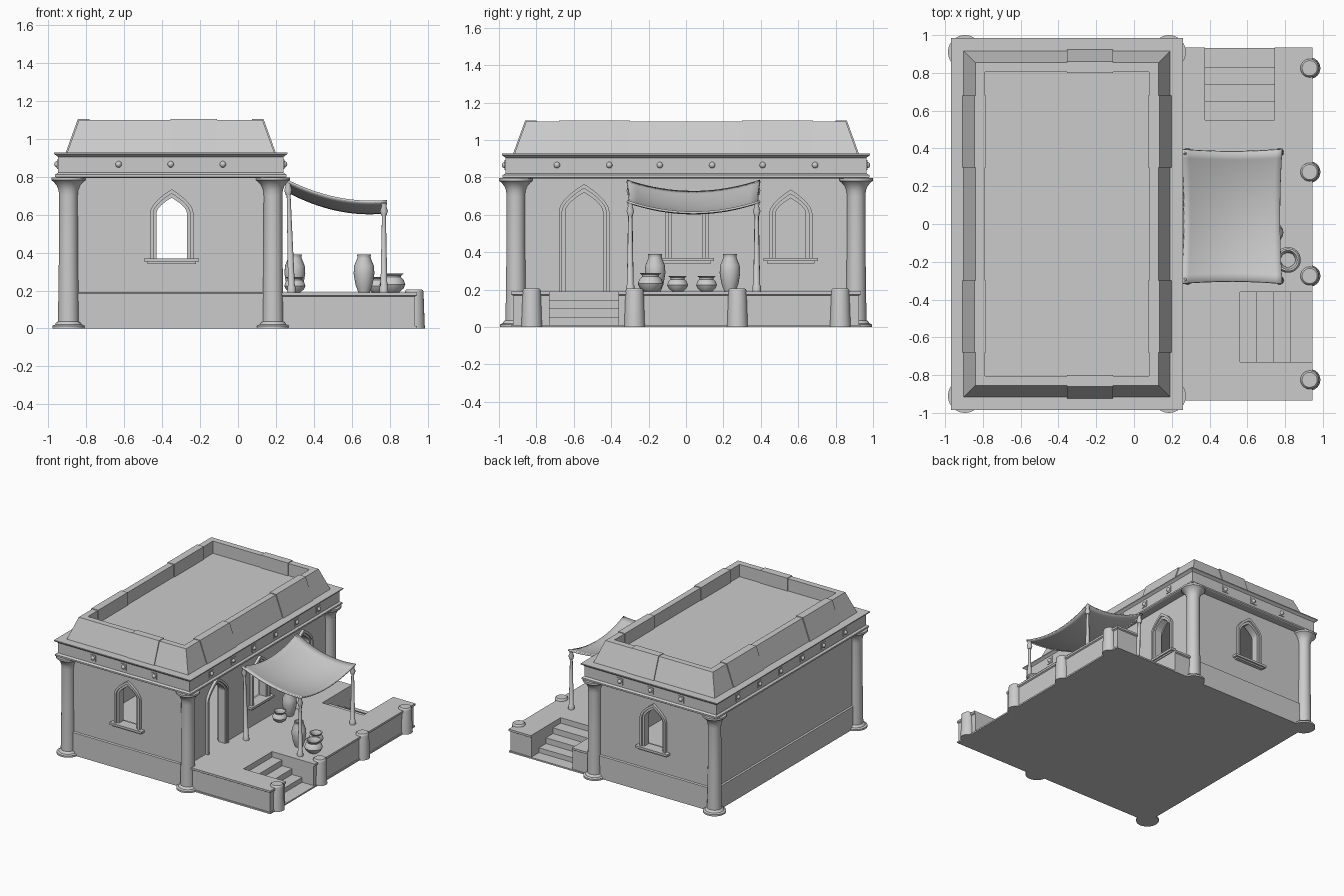
import bpy, bmesh, math
from mathutils import Vector

cube = bpy.data.objects.get("Cube")
if cube:
    bpy.data.objects.remove(cube, do_unlink=True)

stone = bpy.data.materials.new("plain_grey")
stone.use_nodes = True
GREY = (0.6, 0.6, 0.6, 1)
stone.diffuse_color = GREY
stone.node_tree.nodes["Principled BSDF"].inputs["Base Color"].default_value = GREY

# House footprint through the column centres
X0, X1, Y = -0.895, 0.185, 0.91
FLOOR = 0.19


def finish(name, bm, smooth=False):
    bmesh.ops.recalc_face_normals(bm, faces=bm.faces)
    mesh = bpy.data.meshes.new(name)
    bm.to_mesh(mesh)
    bm.free()
    mesh.materials.append(stone)
    if smooth:
        mesh.shade_smooth()
        mesh.set_sharp_from_angle(angle=math.radians(40))
    ob = bpy.data.objects.new(name, mesh)
    bpy.context.collection.objects.link(ob)
    return ob


def loft(name, rings, smooth=False, cap=True):
    """Skin a list of equal-length closed rings and cap both ends."""
    bm = bmesh.new()
    loops = [[bm.verts.new(p) for p in ring] for ring in rings]
    n = len(loops[0])
    for a, b in zip(loops, loops[1:]):
        for i in range(n):
            j = (i + 1) % n
            bm.faces.new((a[i], a[j], b[j], b[i]))
    if cap:
        bm.faces.new(loops[0])
        bm.faces.new(loops[-1])
    return finish(name, bm, smooth)


def rect(x0, x1, y0, y1, z):
    return [(x0, y0, z), (x1, y0, z), (x1, y1, z), (x0, y1, z)]


def box(name, x0, x1, y0, y1, z0, z1):
    return loft(name, [rect(x0, x1, y0, y1, z) for z in (z0, z1)])


def house_loft(name, profile):
    """Rectangular rings given as (outset from the footprint, height)."""
    return loft(name, [rect(X0 - o, X1 + o, -Y - o, Y + o, z) for o, z in profile])


def lathe(name, x, y, profile, sides=24, z=0.0, lean=0.0):
    top = profile[-1][1]
    rings = []
    for r, h in profile:
        rings.append([(x + lean * h / top + r * math.cos(math.tau * i / sides),
                       y + r * math.sin(math.tau * i / sides), z + h) for i in range(sides)])
    return loft(name, rings, smooth=True)


def arch(w, z0, spring, apex, steps=8):
    """Pointed arch outline, from the left foot over the apex to the right foot."""
    left = [(-w, z0)]
    for i in range(steps + 1):
        t = i / steps
        left.append((-w * (1 - t ** 1.7), spring + (apex - spring) * t))
    return left + [(-u, z) for u, z in reversed(left[:-1])]


def on_wall(side, centre):
    """Map (along the wall, outward, height) to a point on one wall."""
    return {"front": lambda u, d, z: (centre + u, -Y - d, z),
            "back": lambda u, d, z: (centre + u, Y + d, z),
            "left": lambda u, d, z: (X1 + d, centre + u, z),
            "right": lambda u, d, z: (X0 - d, centre + u, z)}[side]


def wall_box(name, place, u, d0, d1, z0, z1):
    rings = [[place(a, d, z) for a, z in ((-u, z0), (u, z0), (u, z1), (-u, z1))] for d in (d0, d1)]
    return loft(name, rings)


def arch_frame(name, place, outer, inner, depth):
    bm = bmesh.new()
    sections = []
    for (a, b), (c, d) in zip(outer, inner):
        pts = ((a, -0.05, b), (a, depth, b), (c, depth, d), (c, -0.05, d))
        sections.append([bm.verts.new(place(*p)) for p in pts])
    for s, t in zip(sections, sections[1:]):
        for i in range(4):
            j = (i + 1) % 4
            bm.faces.new((s[i], s[j], t[j], t[i]))
    bm.faces.new(sections[0])
    bm.faces.new(sections[-1])
    return finish(name, bm)


# Hollow walls over a solid plinth
house_loft("plinth", [(0.012, 0), (0.012, 0.185), (0.0, FLOOR)])
walls = house_loft("walls", [(0, 0.18), (0, 0.80)])
cutters = [house_loft("room_cutter", [(-0.07, FLOOR), (-0.07, 0.78)])]

# Arched openings with two-step frames and sills
openings = [("front", -0.35, False), ("back", -0.35, False), ("left", -0.545, True),
            ("left", 0.005, False), ("left", 0.56, False)]
for side, centre, is_door in openings:
    place = on_wall(side, centre)
    if is_door:
        kind, z0, spring, apex, w = "door", FLOOR, 0.62, 0.765, 0.135
    else:
        kind, z0, spring, apex, w = "window", 0.365, 0.61, 0.735, 0.115
    outlines = [arch(w - k, z0, spring, apex - 1.3 * k) for k in (0, 0.018, 0.035)]
    label = f"{side}_{kind}"
    arch_frame(label + "_outer_frame", place, outlines[0], outlines[1], 0.022)
    arch_frame(label + "_inner_frame", place, outlines[1], outlines[2], 0.01)
    hole = outlines[1]
    cutters.append(loft("opening_cutter", [[place(u, d, z) for u, z in hole] for d in (-0.12, 0.1)]))
    if not is_door:
        wall_box(label + "_sill", place, 0.145, -0.05, 0.04, 0.352, 0.37)
        wall_box(label + "_sill_bed", place, 0.128, -0.05, 0.028, 0.34, 0.352)

bpy.context.view_layer.objects.active = walls
for cutter in cutters:
    cutter.hide_render = True
    mod = walls.modifiers.new("opening", "BOOLEAN")
    mod.operation, mod.solver, mod.object = "DIFFERENCE", "EXACT", cutter
    bpy.ops.object.modifier_apply(modifier=mod.name)
    bpy.data.objects.remove(cutter, do_unlink=True)

# Corner columns
column = [(0.085, 0), (0.085, 0.014), (0.07, 0.02), (0.066, 0.03), (0.055, 0.036), (0.05, 0.4),
          (0.049, 0.70), (0.052, 0.73), (0.062, 0.755), (0.08, 0.775), (0.09, 0.782), (0.09, 0.797)]
for x in (X0, X1):
    for y in (-Y, Y):
        lathe("corner_column", x, y, column, 32)

# Frieze and cornice
house_loft("frieze", [(0.062, 0.795), (0.07, 0.80), (0.07, 0.812), (0.055, 0.822), (0.055, 0.905),
                      (0.064, 0.912), (0.075, 0.92), (0.075, 0.928)])
stations = {"front": (-0.63, -0.355, -0.08), "left": (-0.69, -0.41, -0.14, 0.14, 0.41, 0.69)}
stations["back"], stations["right"] = stations["front"], stations["left"]
for side, centres in stations.items():
    for c in centres:
        place = on_wall(side, c)
        wall_box("frieze_block", place, 0.026, 0.05, 0.06, 0.84, 0.892)
        bm = bmesh.new()
        bmesh.ops.create_uvsphere(bm, u_segments=12, v_segments=8, radius=0.017)
        bmesh.ops.translate(bm, verts=bm.verts, vec=Vector(place(0, 0.058, 0.866)))
        finish("frieze_stud", bm, True)

# Sloped roof parapet with a sunken flat roof
house_loft("roof_parapet", [(0.008, 0.925), (-0.056, 1.10), (-0.105, 1.10), (-0.105, 1.0)])
breaks = {"left": (-0.68, -0.3, 0.3, 0.68), "front": (-0.6, -0.355, -0.11)}
breaks["right"], breaks["back"] = breaks["left"], breaks["front"]
slab = [(0.015, 0.925), (-0.05, 1.105), (-0.111, 1.105), (-0.111, 1.0)]
for side, cuts in breaks.items():
    place = on_wall(side, 0)
    for a, b in list(zip(cuts, cuts[1:]))[len(cuts) % 2::2]:
        loft("parapet_slab", [[place(u, d, z) for d, z in slab] for u in (a, b)])


# Terrace with two stair notches
def terrace_outline(o, z):
    e, n = 0.935 + o, 0.925 + o
    return [(p, q, z) for p, q in (
        (0.15, -n), (e, -n), (e, -0.73), (0.56, -0.73), (0.56, -0.36), (e, -0.36), (e, n),
        (0.745, n), (0.745, 0.55), (0.375, 0.55), (0.375, n), (0.15, n))]


loft("terrace", [terrace_outline(0, z) for z in (0, 0.168)])
loft("terrace_paving", [terrace_outline(o, z) for o, z in ((0, 0.168), (0.01, 0.174), (0.01, FLOOR))])
box("terrace_footing", 0.15, 0.945, -0.932, 0.932, 0, 0.012)
for i in range(3):
    top = 0.145 - 0.047 * i
    far = 0.65 + 0.09 * i
    box("side_step", 0.55, far, -0.735, -0.355, 0, top)
    box("back_step", 0.37, 0.75, 0.54, far, 0, top)

# Terrace posts
post = [(0.057, 0), (0.055, 0.02), (0.049, 0.19), (0.047, 0.2), (0.04, 0.206)]
for y in (-0.825, -0.275, 0.275, 0.825):
    lathe("terrace_post", 0.93, y, post)

# Sagging awning
N = 16
bm = bmesh.new()
grid = []
for i in range(N + 1):
    u = i / N
    row = []
    for j in range(N + 1):
        v = j / N
        bu, bv = 4 * u * (1 - u), 4 * v * (1 - v)
        x = 0.255 + 0.53 * u + 0.012 * bv * (1 - 2 * u)
        y = -0.315 + 0.71 * v + 0.012 * bu * (1 - 2 * v)
        row.append(bm.verts.new((x, y, 0.788 - 0.11 * u - 0.04 * bu - 0.06 * bv)))
    grid.append(row)
for i in range(N):
    for j in range(N):
        bm.faces.new((grid[i][j], grid[i + 1][j], grid[i + 1][j + 1], grid[i][j + 1]))
awning = finish("awning_cloth", bm, True)
solid = awning.modifiers.new("thickness", "SOLIDIFY")
solid.thickness, solid.offset = 0.012, -1

# Awning poles with foot sleeves and knotted corners
for x, top, lean in ((0.283, 0.775, -0.018), (0.77, 0.665, 0)):
    for y in (-0.298, 0.378):
        h = top - FLOOR
        lathe("awning_pole", x, y, [(0.023, 0), (0.022, 0.03), (0.018, 0.035), (0.009, h)], 12, FLOOR, lean)
        lathe("awning_knot", x + lean, y, [(0.014, 0), (0.021, 0.025), (0.013, 0.05), (0.016, 0.065),
                                           (0.006, 0.075)], 10, top - 0.07)

# Vases and pots
vase = [(0.03, 0), (0.045, 0.04), (0.055, 0.1), (0.052, 0.14), (0.036, 0.18), (0.035, 0.19),
        (0.038, 0.2), (0.028, 0.2), (0.026, 0.18)]
pot = [(0.035, 0), (0.058, 0.02), (0.068, 0.042), (0.06, 0.065), (0.045, 0.08), (0.047, 0.09),
       (0.06, 0.1), (0.05, 0.1), (0.038, 0.08), (0.038, 0.05)]
for x, y in ((0.665, -0.165), (0.3, 0.235)):
    lathe("tall_vase", x, y, vase, z=FLOOR)
for x, y, s in ((0.815, -0.19, 1.0), (0.735, -0.045, 0.82), (0.3, 0.11, 0.82)):
    lathe("round_pot", x, y, [(r * s, h * s) for r, h in pot], z=FLOOR)
